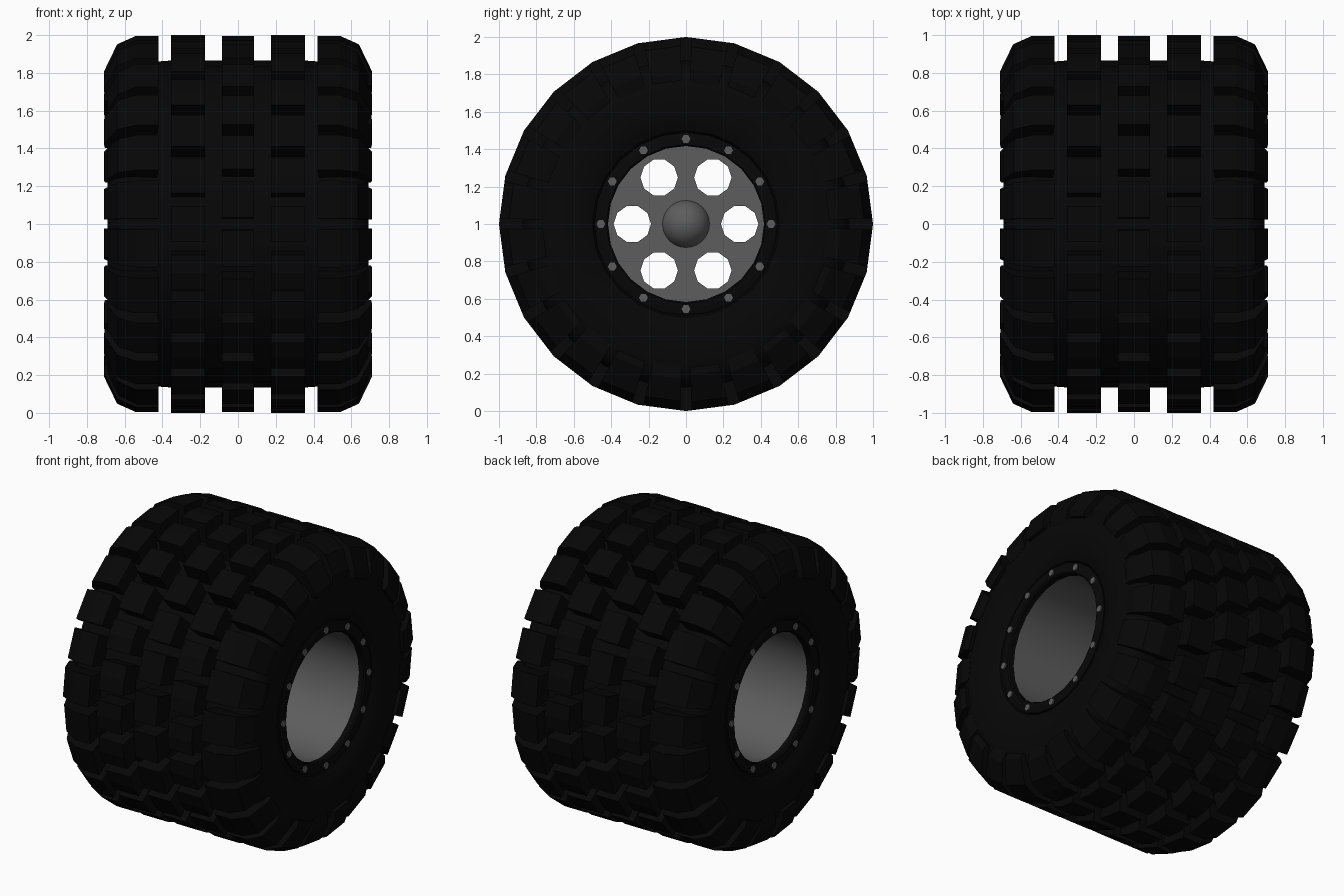
import bpy, bmesh
from math import sin, cos, radians, pi
from mathutils import Matrix, Vector

if "Cube" in bpy.data.objects:
    bpy.data.objects.remove(bpy.data.objects["Cube"])

SIDES = 24
STEP = 360 / SIDES


def material(name, v):
    m = bpy.data.materials.new(name)
    m.diffuse_color = (v, v, v, 1)
    m.use_nodes = True
    m.node_tree.nodes["Principled BSDF"].inputs["Base Color"].default_value = m.diffuse_color
    return m


RUBBER = material("black rubber", 0.002)
METAL = material("grey metal", 0.11)


def point(x, r, deg):
    # point on a 24-sided drum around the x axis; 0 degrees is straight up
    off = deg % STEP - STEP / 2
    r *= cos(radians(STEP / 2)) / cos(radians(off))
    return Vector((x, r * sin(radians(deg)), 1 + r * cos(radians(deg))))


def finish(name, bm, mat, smooth=None):
    bmesh.ops.recalc_face_normals(bm, faces=bm.faces)
    me = bpy.data.meshes.new(name)
    bm.to_mesh(me)
    bm.free()
    ob = bpy.data.objects.new(name, me)
    bpy.context.collection.objects.link(ob)
    me.materials.append(mat)
    if smooth:
        bpy.ops.object.select_all(action='DESELECT')
        ob.select_set(True)
        bpy.context.view_layer.objects.active = ob
        bpy.ops.object.shade_smooth_by_angle(angle=radians(smooth))
    return ob


def sweep(bm, profile, angles, closed_ring=False, closed_profile=True):
    rings = [[bm.verts.new(point(x, r, a)) for x, r in profile] for a in angles]
    n = len(profile)
    pairs = list(zip(rings, rings[1:]))
    if closed_ring:
        pairs.append((rings[-1], rings[0]))
    for p, q in pairs:
        for i in range(n if closed_profile else n - 1):
            j = (i + 1) % n
            bm.faces.new((p[i], p[j], q[j], q[i]))
    if not closed_ring:
        bm.faces.new(rings[0])
        bm.faces.new(rings[-1])


def revolve(name, profile, mat, smooth=None, closed_profile=True):
    bm = bmesh.new()
    sweep(bm, profile, [i * STEP for i in range(SIDES)], True, closed_profile)
    return finish(name, bm, mat, smooth)


def tread_row(name, profiles, offset, gap=4.0, start=0):
    # a ring of blocks, each one facet long; half-step rows bend over a facet edge
    bm = bmesh.new()
    for i in range(SIDES):
        a = i * STEP + offset
        angles = [a + gap / 2, a + STEP - gap / 2]
        if offset:
            angles.insert(1, (i + 1) * STEP)
        sweep(bm, profiles[(i + start) % len(profiles)], angles)
    return finish(name, bm, RUBBER)


def cylinder(bm, centre, radius, depth, sides):
    m = Matrix.Translation(centre) @ Matrix.Rotation(pi / 2, 4, 'Y')
    bmesh.ops.create_cone(bm, cap_ends=True, segments=sides, radius1=radius,
                          radius2=radius, depth=depth, matrix=m)


def around(x, r, deg):
    return Vector((x, r * sin(radians(deg)), 1 + r * cos(radians(deg))))


# tyre body
half = [(0.36, 0.865), (0.43, 0.86), (0.54, 0.875), (0.62, 0.86), (0.67, 0.81),
        (0.69, 0.73), (0.69, 0.64), (0.68, 0.56), (0.65, 0.50), (0.62, 0.485), (0.58, 0.45)]
revolve("tyre_body", [(-x, r) for x, r in reversed(half)] + half, RUBBER, 35, False)

# tread blocks
def box(x0, x1):
    return [(x0, 0.84), (x0, 1.0), (x1, 1.0), (x1, 0.84)]


tread_row("tread_centre", [box(-0.085, 0.085)], 0)
long_lug = [(0.43, 0.84), (0.42, 1.0), (0.54, 1.0), (0.64, 0.955),
            (0.71, 0.81), (0.705, 0.77), (0.66, 0.77)]
short_lug = [(0.43, 0.84), (0.42, 1.0), (0.54, 1.0), (0.635, 0.95),
             (0.69, 0.83), (0.685, 0.76), (0.62, 0.80)]
for side, s in (("right", 1), ("left", -1)):
    flip = lambda p: [(s * x, r) for x, r in p]
    tread_row("tread_mid_" + side, [flip(box(0.175, 0.355))], STEP / 2)
    tread_row("tread_shoulder_" + side, [flip(long_lug), flip(short_lug)], 0, gap=3.4,
              start=1 if s > 0 else 0)

    # clamp ring and bolts
    revolve("clamp_ring_" + side, flip([(0.60, 0.49), (0.65, 0.49), (0.655, 0.48),
                                        (0.655, 0.425), (0.645, 0.417), (0.61, 0.417)]), RUBBER, 30)
    bm = bmesh.new()
    for i in range(12):
        cylinder(bm, around(s * 0.655, 0.455, i * 30), 0.024, 0.016, 6)
    finish("rim_bolts_" + side, bm, METAL)

# rim barrel
revolve("rim_barrel", [(-0.62, 0.418), (0.62, 0.418), (0.6, 0.435), (-0.6, 0.435)], METAL, 40)

# centre disc with six round openings
bm = bmesh.new()
cylinder(bm, (0, 0, 1), 0.425, 0.06, SIDES)
disc = finish("rim_disc", bm, METAL)
bm = bmesh.new()
for i in range(6):
    cylinder(bm, around(0, 0.287, 30 + i * 60), 0.1, 0.3, 10)
cutter = finish("hole_cutter", bm, METAL)
cutter.hide_render = True
cutter.hide_viewport = True
cut = disc.modifiers.new("holes", 'BOOLEAN')
cut.object = cutter
cut.solver = 'EXACT'

# hub dome
bm = bmesh.new()
bmesh.ops.create_uvsphere(bm, u_segments=24, v_segments=12, radius=0.13,
                          matrix=Matrix.Translation((0, 0, 1)) @ Matrix.Rotation(pi / 2, 4, 'Y'))
finish("hub", bm, METAL, 60)
